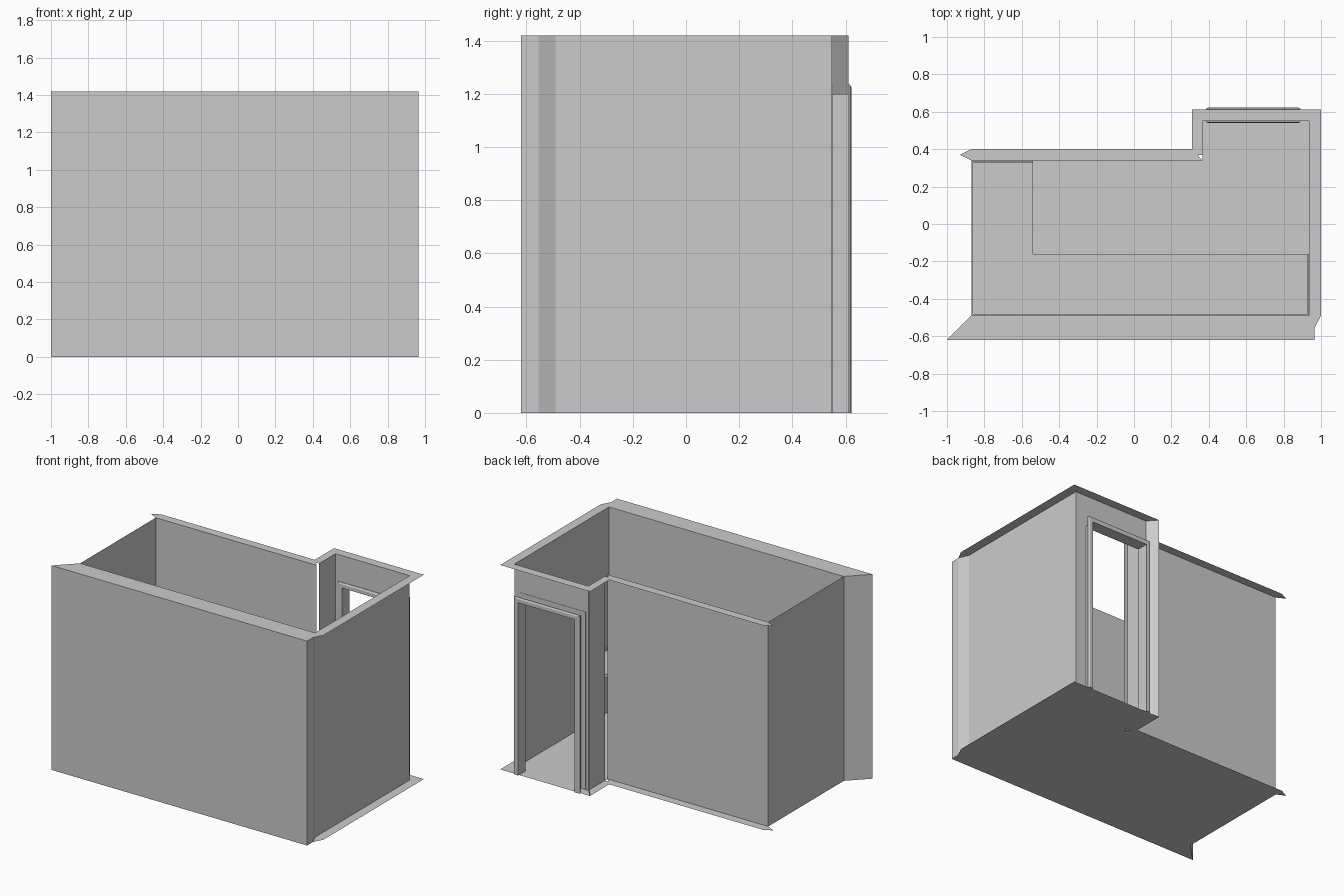
import bpy, bmesh

if "Cube" in bpy.data.objects:
    bpy.data.objects.remove(bpy.data.objects["Cube"])

H = 1.42                      # wall height
OX0, OX1, OZ = 0.42, 0.855, 1.2   # doorway opening


def finish(name, bm, recalc=False):
    if recalc:
        bmesh.ops.recalc_face_normals(bm, faces=bm.faces)
    me = bpy.data.meshes.new(name)
    bm.to_mesh(me)
    bm.free()
    ob = bpy.data.objects.new(name, me)
    bpy.context.collection.objects.link(ob)
    return ob


def sheets(name, polys):
    """Flat single-sided polygons from 3D points."""
    bm = bmesh.new()
    for p in polys:
        bm.faces.new([bm.verts.new(v) for v in p])
    return finish(name, bm)


def wall(name, path):
    """Vertical sheet following a plan path."""
    return sheets(name, [[(*a, 0), (*b, 0), (*b, H), (*a, H)]
                         for a, b in zip(path, path[1:])])


def loft(name, rings):
    """Closed solid through rings with equal point counts."""
    bm = bmesh.new()
    rs = [[bm.verts.new(v) for v in r] for r in rings]
    n = len(rs[0])
    for a, b in zip(rs, rs[1:]):
        for i in range(n):
            j = (i + 1) % n
            bm.faces.new((a[i], a[j], b[j], b[i]))
    bm.faces.new(rs[0])
    bm.faces.new(rs[-1])
    return finish(name, bm, True)


def prism(name, plan, z0, z1):
    return loft(name, [[(x, y, z) for x, y in plan] for z in (z0, z1)])


def arch(y, x0, x1, z1, grow=0.0):
    """Upside-down U around the doorway, at depth y."""
    return [(x0 - grow, y, 0), (OX0, y, 0), (OX0, y, OZ), (OX1, y, OZ),
            (OX1, y, 0), (x1 + grow, y, 0), (x1 + grow, y, z1 + grow),
            (x0 - grow, y, z1 + grow)]


# Plan corners: room interior and the ledge running around the walls
room = [(-0.87, -0.49), (0.935, -0.49), (0.935, 0.55), (0.365, 0.55),
        (0.365, 0.34), (-0.87, 0.34)]
ledge = [(-1, -0.62), (0.965, -0.62), (0.965, -0.555), (1, -0.49), (1, 0.612),
         (0.31, 0.612), (0.31, 0.4), (-0.87, 0.4), (-0.93, 0.37), (-0.87, 0.34),
         (0.365, 0.34), (0.34, 0.37), (0.365, 0.37), (0.365, 0.55),
         (0.935, 0.55), (0.935, -0.49), (-0.87, -0.49)]


def level(poly, z):
    return [(x, y, z) for x, y in poly]


# Floor and top ledge
sheets("floor", [level(room, 0), level(ledge, 0)])
sheets("wall_top_ledge", [level(ledge, H)])

# Walls
wall("front_wall", [(-0.87, -0.49), (-1, -0.62), (0.965, -0.62),
                    (0.965, -0.555), (0.935, -0.49), (-0.87, -0.49)])
wall("left_wall", [(-0.87, 0.34), (-0.87, -0.49)])
wall("right_wall", [(0.935, -0.49), (0.935, 0.55)])
wall("back_wall", [(0.365, 0.34), (-0.87, 0.34)])
wall("alcove_side_wall", [(0.31, 0.612), (0.365, 0.55), (0.365, 0.37)])
sheets("doorway_wall", [arch(0.55, 0.365, 0.935, H)])

# Door lining and the trim on both sides
inner = [(OX0, 0), (OX0, OZ), (OX1, OZ), (OX1, 0)]
sheets("door_lining", [[(a[0], 0.545, a[1]), (b[0], 0.545, b[1]),
                        (b[0], 0.612, b[1]), (a[0], 0.612, a[1])]
                       for a, b in zip(inner, inner[1:])])
for name, y0, y1 in (("outer_door_trim", 0.61, 0.622),
                     ("inner_door_trim", 0.552, 0.54)):
    mid = y0 + (y1 - y0) * 0.5
    loft(name, [arch(y0, 0.395, 0.88, 1.225, 0.01),
                arch(mid, 0.395, 0.88, 1.225, 0.01),
                arch(y1, 0.395, 0.88, 1.225)])

# L-shaped worktop with a low upstand along the walls
prism("worktop", [(-0.868, -0.488), (0.933, -0.488), (0.933, -0.16),
                  (-0.54, -0.16), (-0.54, 0.338), (-0.868, 0.338)], 0.415, 0.44)
t = 0.008
prism("worktop_upstand",
      [(-0.54, 0.338), (-0.868, 0.338), (-0.868, -0.488), (0.933, -0.488),
       (0.933, -0.16), (0.933 - t, -0.16), (0.933 - t, -0.488 + t),
       (-0.868 + t, -0.488 + t), (-0.868 + t, 0.338 - t), (-0.54, 0.338 - t)],
      0.44, 0.455)

# Rounded plate set on the worktop
bm = bmesh.new()
bmesh.ops.create_cube(bm, size=1)
for v in bm.verts:
    v.co = (-0.717 + v.co.x * 0.275, 0.09 + v.co.y * 0.47, 0.443 + v.co.z * 0.008)
upright = [e for e in bm.edges if abs(e.verts[0].co.z - e.verts[1].co.z) > 0.004]
bmesh.ops.bevel(bm, geom=upright, offset=0.015, segments=4, profile=0.5,
                affect='EDGES')
finish("worktop_plate", bm, True)
